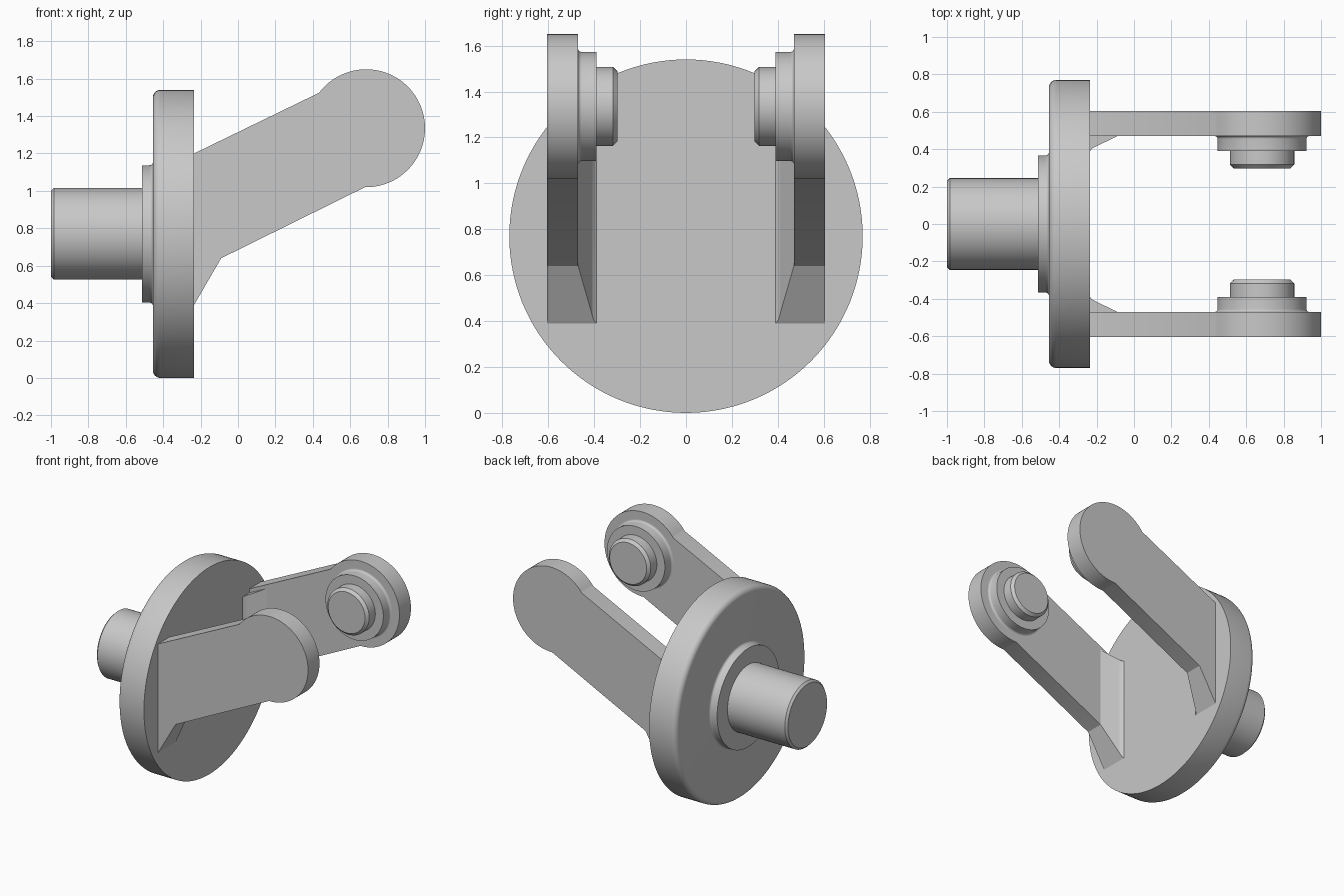
import bpy, bmesh
from math import sin, cos, pi, radians
from mathutils import Vector

cube = bpy.data.objects.get("Cube")
if cube:
    bpy.data.objects.remove(cube, do_unlink=True)

grey = bpy.data.materials.new("plain_grey")
grey.use_nodes = True
grey.diffuse_color = (0.58, 0.58, 0.58, 1)
grey.node_tree.nodes["Principled BSDF"].inputs["Base Color"].default_value = grey.diffuse_color


def finish(name, bm):
    """Weld, orient and shade a mesh, then add it to the scene."""
    bmesh.ops.remove_doubles(bm, verts=bm.verts, dist=1e-5)
    bmesh.ops.recalc_face_normals(bm, faces=bm.faces)
    mesh = bpy.data.meshes.new(name)
    bm.to_mesh(mesh)
    bm.free()
    mesh.materials.append(grey)
    obj = bpy.data.objects.new(name, mesh)
    bpy.context.collection.objects.link(obj)
    bpy.ops.object.select_all(action='DESELECT')
    obj.select_set(True)
    bpy.context.view_layer.objects.active = obj
    bpy.ops.object.shade_smooth_by_angle(angle=radians(30))
    return obj


def lathe(name, profile, centre, axis, side, steps=96):
    """Spin a profile of (distance along axis, radius) points."""
    bm = bmesh.new()
    axis, side = Vector(axis), Vector(side)
    pts = [bm.verts.new(Vector(centre) + axis * a + side * r) for a, r in profile]
    edges = [bm.edges.new(pair) for pair in zip(pts, pts[1:])]
    bmesh.ops.spin(bm, geom=pts + edges, cent=centre, axis=axis,
                   angle=2 * pi, steps=steps, use_merge=False)
    return finish(name, bm)


def prism(name, lower, upper):
    """Join two matching outlines into a closed solid."""
    bm = bmesh.new()
    a = [bm.verts.new(p) for p in lower]
    b = [bm.verts.new(p) for p in upper]
    bm.faces.new(a)
    bm.faces.new(b[::-1])
    for i in range(len(a)):
        j = (i + 1) % len(a)
        bm.faces.new((a[i], a[j], b[j], b[i]))
    return finish(name, bm)


def arc(cx, cy, r, start, end, n=6):
    angles = [radians(start + (end - start) * i / n) for i in range(n + 1)]
    return [(cx + r * cos(t), cy + r * sin(t)) for t in angles]


# Shaft, collar and flange share one axis along x
FACE, BACK = -0.235, -0.455
base = [(-1, 0), (-1, 0.23), (-0.985, 0.245), (-0.513, 0.245), (-0.513, 0.367)]
base += arc(BACK - 0.018, 0.385, 0.018, -90, 0)
base += arc(BACK + 0.04, 0.73, 0.04, 180, 90)
base += [(FACE, 0.77), (FACE, 0)]
lathe("flange_and_shaft", base, (0, 0, 0.77), (1, 0, 0), (0, 0, 1), 128)

# Arm outline in x and z, with a round end
OUTER, INNER = 0.605, 0.47
PIVOT = (0.685, 1.335)
outline = [(FACE, 0.39), (-0.09, 0.64)]
outline += arc(*PIVOT, 0.315, -91, 143, 64)
outline += [(FACE, 1.20)]

# Stepped boss: distance inwards from the arm, radius
boss = [(0, 0), (0, 0.253)]
boss += [(x, r) for x, r in arc(0.015, 0.253, 0.015, 180, 270)]
boss += [(0.08, 0.238), (0.08, 0.172), (0.152, 0.172), (0.172, 0.152), (0.172, 0)]

# Gusset footprint in x and y
foot = [(FACE, INNER), (FACE, 0.39), (-0.226, 0.403), (-0.205, 0.413), (-0.09, INNER)]

for label, s in (("left", 1), ("right", -1)):
    # On this model the front faces -y, so the arms sit at the back and front
    end = "back" if s > 0 else "front"
    prism(end + "_arm",
          [(x, s * OUTER, z) for x, z in outline],
          [(x, s * INNER, z) for x, z in outline])
    lathe(end + "_boss", boss, (PIVOT[0], s * INNER, PIVOT[1]), (0, -s, 0), (0, 0, 1))
    prism(end + "_gusset",
          [(x, s * y, 0.39 + 1.724 * (x - FACE)) for x, y in foot],
          [(x, s * y, 1.17 + 0.489 * (x - FACE)) for x, y in foot])
